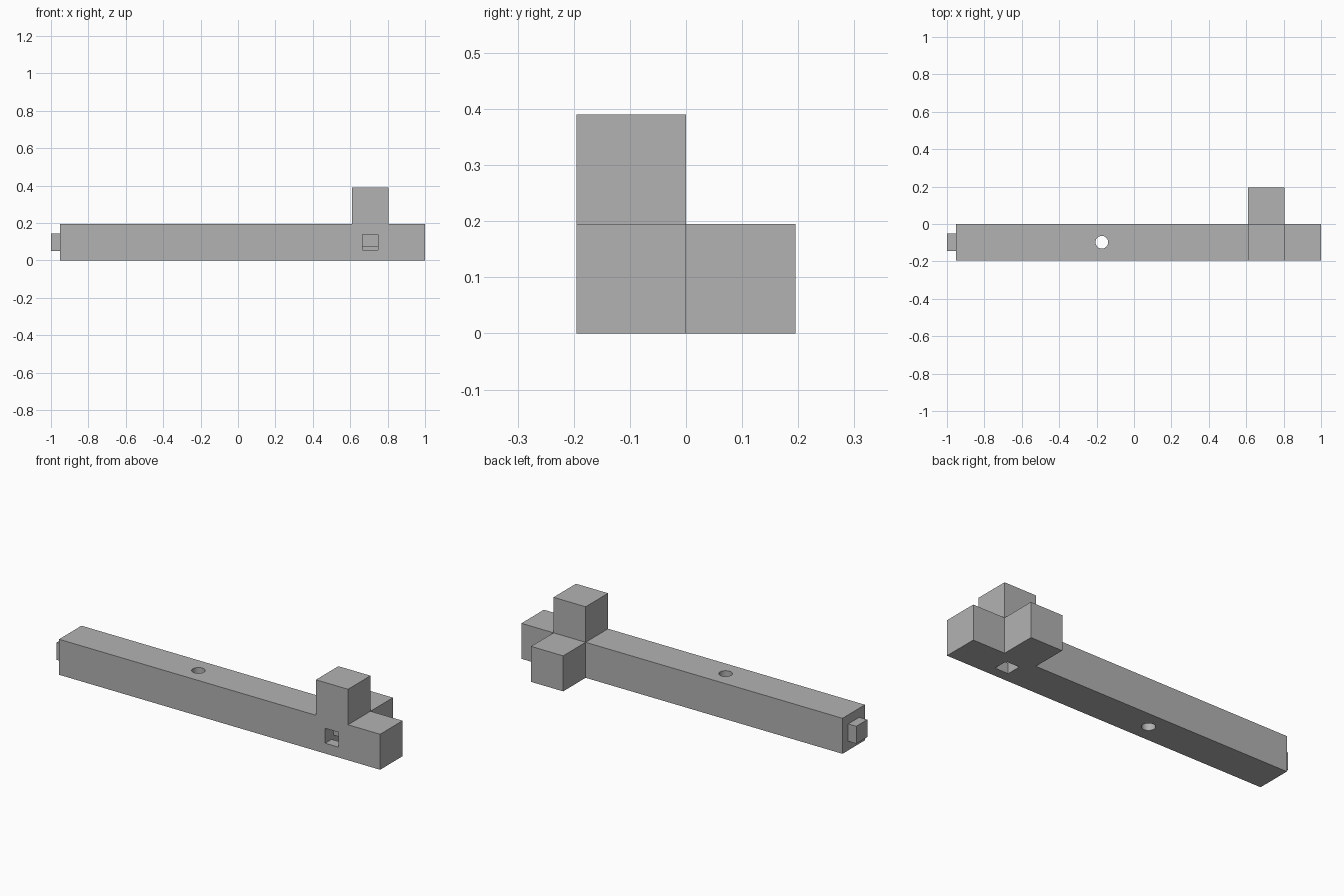
import bpy, bmesh, math
from mathutils import Vector

if "Cube" in bpy.data.objects:
    bpy.data.objects.remove(bpy.data.objects["Cube"])

S = 0.195                      # side of the square section
LEFT, RIGHT = -0.951, 1.0      # bar ends, without the peg
BLOCK = (0.61, 0.805)          # x range of the two side blocks
CX = sum(BLOCK) / 2
MID = S / 2

grey = bpy.data.materials.new("light grey")
grey.diffuse_color = (0.448, 0.448, 0.448, 1)
grey.use_nodes = True
grey.node_tree.nodes["Principled BSDF"].inputs["Base Color"].default_value = grey.diffuse_color


def new_object(name, bm):
    mesh = bpy.data.meshes.new(name)
    bm.normal_update()
    bm.to_mesh(mesh)
    bm.free()
    mesh.materials.append(grey)
    obj = bpy.data.objects.new(name, mesh)
    bpy.context.collection.objects.link(obj)
    return obj


def box(bm, lo, hi):
    lo, hi = Vector(lo), Vector(hi)
    verts = bmesh.ops.create_cube(bm, size=1)["verts"]
    bmesh.ops.scale(bm, vec=hi - lo, verts=verts)
    bmesh.ops.translate(bm, vec=(lo + hi) / 2, verts=verts)


def face_towards(bm, direction, x):
    """Face with this normal whose centre lies at x."""
    bm.normal_update()
    d = Vector(direction)
    return next(f for f in bm.faces if f.normal.dot(d) > 0.99
                and abs(f.calc_center_median().x - x) < 0.01)


def pull(bm, face, vec):
    out = bmesh.ops.extrude_discrete_faces(bm, faces=[face])["faces"]
    bmesh.ops.translate(bm, vec=vec, verts=out[0].verts)


# Long bar, sliced where the blocks grow out of it
bm = bmesh.new()
box(bm, (LEFT, -S, 0), (RIGHT, 0, S))
for x in BLOCK:
    bmesh.ops.bisect_plane(bm, geom=bm.verts[:] + bm.edges[:] + bm.faces[:],
                           plane_co=(x, 0, 0), plane_no=(1, 0, 0))

# Upper and rear blocks
pull(bm, face_towards(bm, (0, 0, 1), CX), (0, 0, S))
pull(bm, face_towards(bm, (0, 1, 0), CX), (0, S, 0))

# Small square peg on the left end
end = face_towards(bm, (-1, 0, 0), LEFT)
bmesh.ops.inset_individual(bm, faces=[end], thickness=(S - 0.054) / 2)
pull(bm, end, (-1 - LEFT, 0, 0))
bar = new_object("notched_bar", bm)

# Cutters: front socket, bottom socket, round through hole
H, DEPTH = 0.041, 0.073        # socket half width and depth
cutters = []
for name, lo, hi in (
        ("front_socket", (CX - H, -S - 0.1, MID - H), (CX + H, -S + DEPTH, MID + H)),
        ("bottom_socket", (CX - H, -MID - H, -0.1), (CX + H, -MID + H, DEPTH))):
    bm = bmesh.new()
    box(bm, lo, hi)
    cutters.append(new_object(name, bm))
bm = bmesh.new()
bmesh.ops.create_cone(bm, cap_ends=True, segments=32, radius1=0.034,
                      radius2=0.034, depth=0.5)
bmesh.ops.translate(bm, vec=(-0.172, -MID, MID), verts=bm.verts)
cutters.append(new_object("round_hole", bm))

bpy.context.view_layer.objects.active = bar
for cutter in cutters:
    mod = bar.modifiers.new(cutter.name, "BOOLEAN")
    mod.operation, mod.solver, mod.object = "DIFFERENCE", "EXACT", cutter
    bpy.ops.object.modifier_apply(modifier=mod.name)
    bpy.data.objects.remove(cutter)

# Smooth hole wall, sharp box edges
bpy.ops.object.select_all(action="DESELECT")
bar.select_set(True)
bpy.ops.object.shade_smooth_by_angle(angle=math.radians(30))
